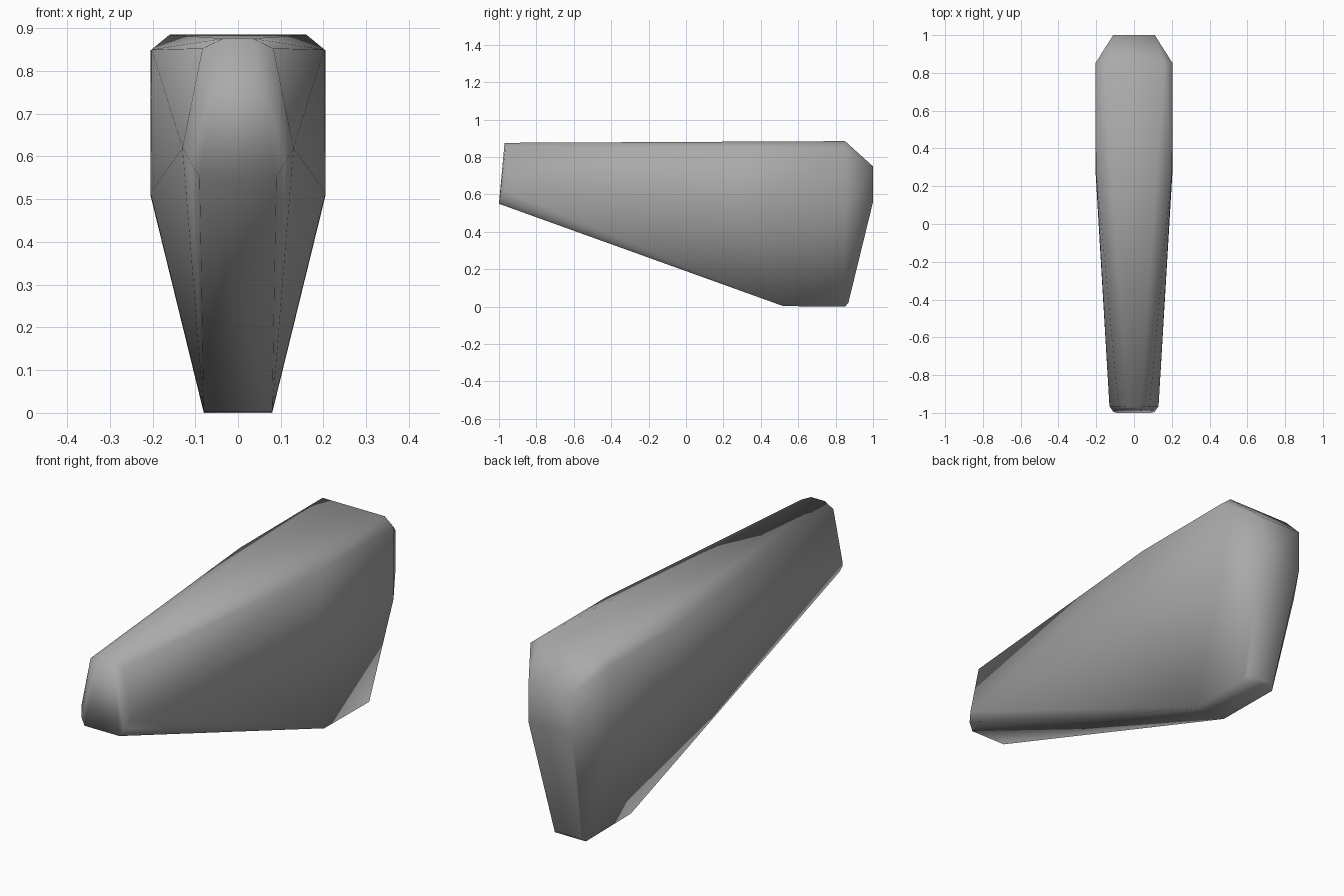
import bpy, bmesh

if "Cube" in bpy.data.objects:
    bpy.data.objects.remove(bpy.data.objects["Cube"])

# Single flat colour
grey = bpy.data.materials.new("mid_grey")
grey.diffuse_color = (0.40, 0.40, 0.40, 1)
grey.use_nodes = True
grey.node_tree.nodes["Principled BSDF"].inputs["Base Color"].default_value = grey.diffuse_color

# Half outline of the tapered body: (half width, y, z), mirrored across x
sections = [
    # narrow nose, top to bottom
    [(0.035, -0.97, 0.876), (0.083, -0.965, 0.853), (0.13, -0.965, 0.62),
     (0.11, -0.995, 0.585), (0.09, -1.0, 0.55)],
    # start of the wide section, with the belly edge
    [(0.202, 0.30, 0.85), (0.205, 0.30, 0.515), (0.08, 0.52, 0.003)],
    # end of the wide section and foot
    [(0.16, 0.85, 0.885), (0.205, 0.85, 0.848), (0.205, 0.85, 0.51),
     (0.08, 0.85, 0.0), (0.07, 0.868, 0.02)],
    # blunt tail
    [(0.11, 1.0, 0.75), (0.11, 1.0, 0.56)],
]

# Tapered body as a closed faceted skin around the mirrored outline
bm = bmesh.new()
for section in sections:
    for x, y, z in section:
        for side in (-1, 1):
            bm.verts.new((side * x, y, z))
hull = bmesh.ops.convex_hull(bm, input=bm.verts[:])
loose = [v for v in bm.verts if not v.link_faces]
bmesh.ops.delete(bm, geom=loose, context='VERTS')
bmesh.ops.recalc_face_normals(bm, faces=bm.faces[:])
for f in bm.faces:
    f.smooth = True

mesh = bpy.data.meshes.new("tapered_body")
bm.to_mesh(mesh)
bm.free()
mesh.materials.append(grey)
body = bpy.data.objects.new("tapered_body", mesh)
bpy.context.collection.objects.link(body)
